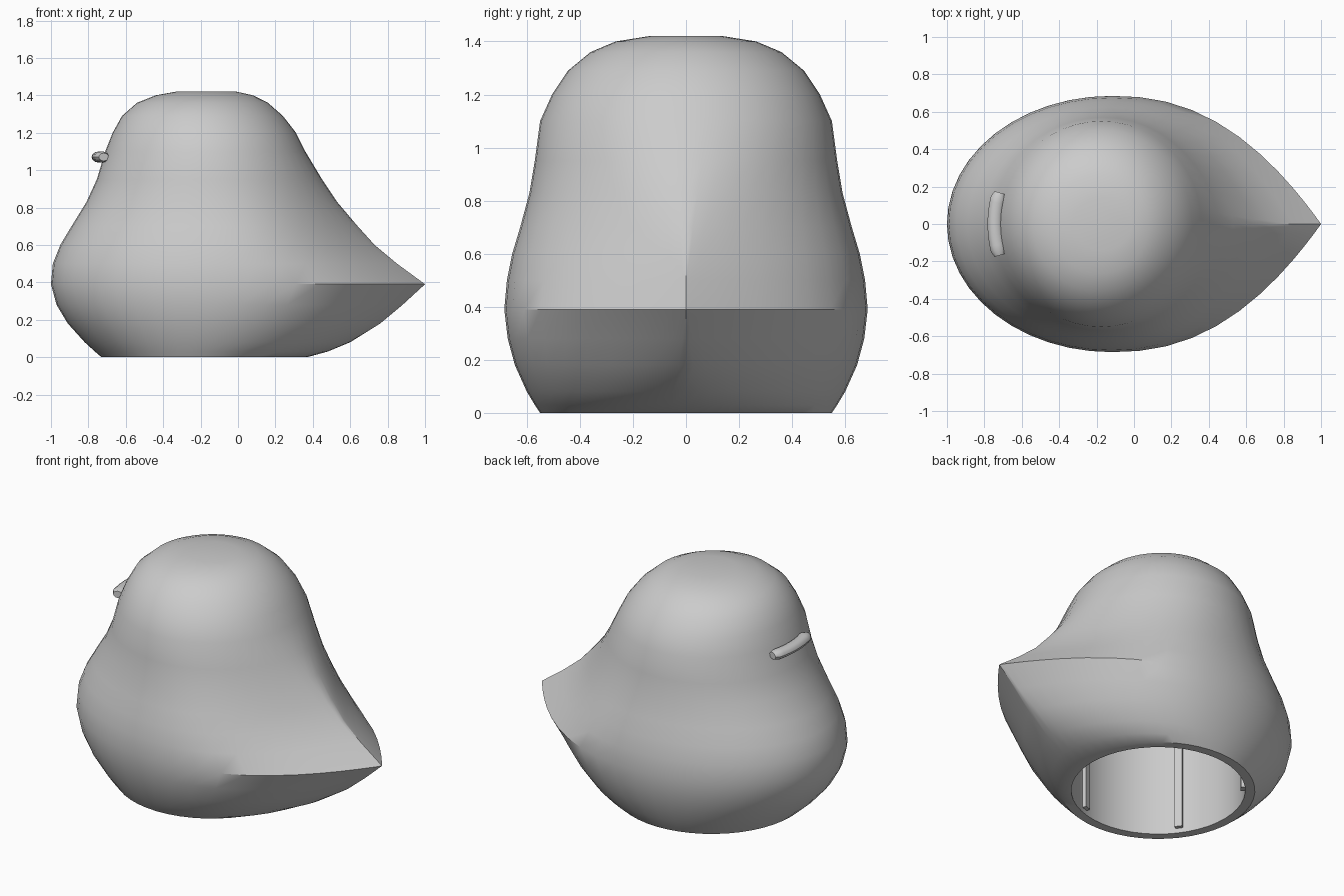
import bpy, bmesh
from math import sin, cos, pi, radians

cube = bpy.data.objects.get("Cube")
if cube:
    bpy.data.objects.remove(cube)

grey = bpy.data.materials.new("plain_grey")
grey.use_nodes = True
COLOUR = (0.6, 0.6, 0.6, 1)
grey.diffuse_color = COLOUR
grey.node_tree.nodes["Principled BSDF"].inputs["Base Color"].default_value = COLOUR


def loft(bm, rings):
    """Skin a list of closed rings and close both ends."""
    loops = [[bm.verts.new(p) for p in ring] for ring in rings]
    for a, b in zip(loops, loops[1:]):
        for i in range(len(a)):
            j = (i + 1) % len(a)
            bm.faces.new((a[i], a[j], b[j], b[i]))
    bm.faces.new(loops[0])
    bm.faces.new(loops[-1])


def finish(name, bm):
    bmesh.ops.recalc_face_normals(bm, faces=bm.faces)
    mesh = bpy.data.meshes.new(name)
    bm.to_mesh(mesh)
    bm.free()
    mesh.materials.append(grey)
    obj = bpy.data.objects.new(name, mesh)
    bpy.context.collection.objects.link(obj)
    bpy.ops.object.select_all(action='DESELECT')
    obj.select_set(True)
    bpy.context.view_layer.objects.active = obj
    bpy.ops.object.shade_smooth_by_angle(angle=radians(35))
    return obj


# Body sections: height, breast x, tail x, half width, tail pointedness
SECTIONS = [
    (0, -.73, .37, .55, 0), (.03, -.765, .48, .57, .2), (.08, -.82, .6, .6, .45),
    (.18, -.91, .76, .645, .8), (.28, -.97, .88, .672, 1), (.39, -1, 1, .685, 1),
    (.5, -.99, .85, .675, 1), (.6, -.95, .73, .655, .95), (.7, -.89, .64, .625, .8),
    (.83, -.81, .53, .59, .5), (.95, -.755, .45, .57, .25), (1.1, -.71, .36, .55, 0),
    (1.2, -.67, .31, .505, 0), (1.29, -.62, .24, .445, 0), (1.36, -.54, .16, .36, 0),
    (1.4, -.44, .08, .265, 0), (1.42, -.33, -.01, .14, 0),
]
SIDES = 48
CORE_X, CORE_R, CORE_TOP = -.18, .495, 1.05


def body_ring(z, left, right, width, point):
    # Round towards the breast, tapering to a vertical ridge at the tail
    mid = (left + right) / 2 if point == 0 else -.18 + .06 * point
    ring = []
    for i in range(SIDES):
        a = 2 * pi * i / SIDES
        u, v = cos(a), sin(a)
        if u > 0:
            taper = 1 - u ** 2.3
            v = v * (1 - point) + (taper if v > 0 else -taper) * point
            x = mid + u * (right - mid)
        else:
            x = mid + u * (mid - left)
        ring.append((x, v * width, z))
    return ring


def core_ring(z):
    return [(CORE_X + CORE_R * cos(2 * pi * i / SIDES),
             CORE_R * sin(2 * pi * i / SIDES), z) for i in range(SIDES)]


# Hollow body: core ceiling, core wall, bottom rim, then the outer skin
bm = bmesh.new()
loft(bm, [core_ring(CORE_TOP), core_ring(0)] + [body_ring(*s) for s in SECTIONS])
finish("body", bm)

# Five vertical ribs inside the core
for k in range(5):
    a = 2 * pi * k / 5
    bm = bmesh.new()
    corners = [(CORE_R - .025, -.022), (CORE_R + .01, -.022),
               (CORE_R + .01, .022), (CORE_R - .025, .022)]
    loft(bm, [[(CORE_X + r * cos(a) - s * sin(a), r * sin(a) + s * cos(a), z)
               for r, s in corners] for z in (.03, CORE_TOP)])
    finish(f"inner_rib_{k + 1}", bm)

# Beak: a short rounded band curved around the front of the head
bm = bmesh.new()
rings = []
STEPS = 12
for i in range(STEPS + 1):
    t = 2 * i / STEPS - 1
    a = pi + t * radians(17)
    size = .7 if abs(t) == 1 else 1
    ring = []
    for j in range(12):
        b = 2 * pi * j / 12
        r = .573 + .04 * size * cos(b)
        ring.append((-.17 + r * cos(a), r * sin(a), 1.07 + .03 * size * sin(b)))
    rings.append(ring)
loft(bm, rings)
finish("beak", bm)
